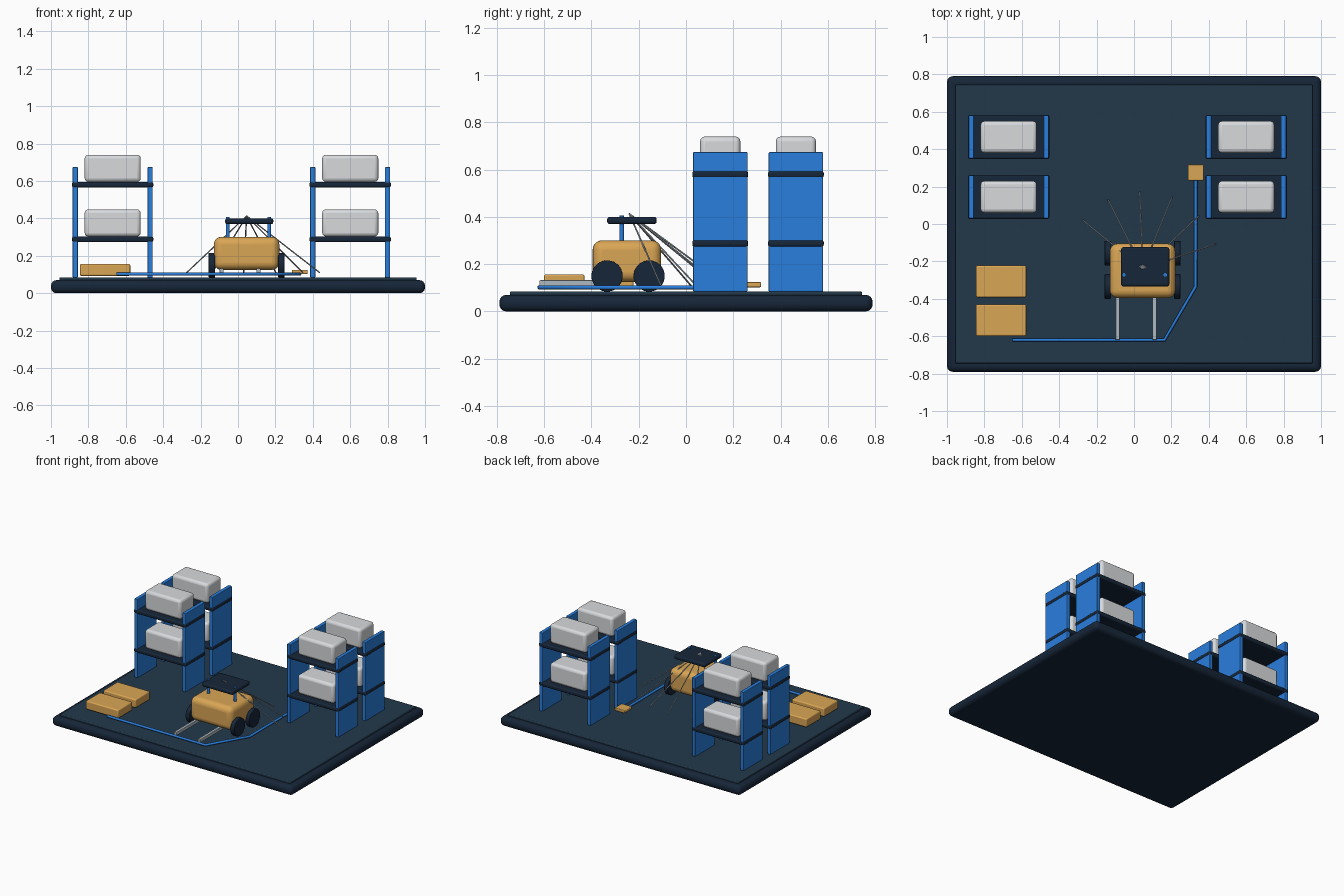
import bpy
from math import radians, pi, cos, sin
from mathutils import Vector

if "Cube" in bpy.data.objects:
    bpy.data.objects.remove(bpy.data.objects["Cube"])


def mat(name, rgb):
    m = bpy.data.materials.new(name)
    m.diffuse_color = (*rgb, 1)
    m.use_nodes = True
    m.node_tree.nodes["Principled BSDF"].inputs["Base Color"].default_value = m.diffuse_color
    return m


NAVY = mat("navy", (0.008, 0.019, 0.040))
FLOOR = mat("floor_slate", (0.016, 0.040, 0.068))
BLUE = mat("blue", (0.023, 0.21, 0.73))
ORANGE = mat("orange", (0.70, 0.38, 0.09))
PALE = mat("pale_grey", (0.68, 0.70, 0.72))
STEEL = mat("steel", (0.42, 0.48, 0.53))


def finish(o, name, material, bevel=0, segments=3):
    o.name = name
    o.data.materials.append(material)
    if bevel:
        b = o.modifiers.new("bevel", 'BEVEL')
        b.width, b.segments = bevel, segments
        b.limit_method, b.angle_limit = 'ANGLE', radians(40)
    bpy.ops.object.shade_smooth_by_angle(angle=radians(35))
    return o


def box(name, center, size, material, bevel=0.004, segments=3):
    bpy.ops.mesh.primitive_cube_add(size=1, location=center)
    o = bpy.context.object
    o.scale = size
    bpy.ops.object.transform_apply(location=False, rotation=False, scale=True)
    return finish(o, name, material, bevel, segments)


def rod(name, a, b, r, material, sides=16, bevel=0):
    a, b = Vector(a), Vector(b)
    d = b - a
    bpy.ops.mesh.primitive_cylinder_add(vertices=sides, radius=r, depth=d.length,
                                        location=(a + b) / 2)
    o = bpy.context.object
    o.rotation_euler = d.to_track_quat('Z', 'Y').to_euler()
    return finish(o, name, material, bevel)


# Base slab and raised floor
box("base", (0, 0, 0.035), (2, 1.58, 0.07), NAVY, 0.03, 4)
box("floor", (0, 0, 0.07), (1.91, 1.49, 0.03), FLOOR, 0.006)

# Four storage racks with two shelves and two crates each
for rx in (-0.67, 0.60):
    for ry in (0.145, 0.465):
        for s in (-1, 1):
            box("rack_side_panel", (rx + s * 0.2, ry, 0.379), (0.028, 0.23, 0.59), BLUE)
        for sz in (0.288, 0.58):
            box("rack_shelf", (rx, ry, sz), (0.435, 0.236, 0.03), NAVY, 0.01)
            box("crate", (rx, ry, sz + 0.0875), (0.30, 0.17, 0.145), PALE, 0.02)

# Flat parcels on the floor
for py in (-0.307, -0.515):
    box("flat_parcel", (-0.711, py, 0.125), (0.27, 0.17, 0.064), ORANGE, 0.008)

# Floor guide line and its end pad
c = bpy.data.curves.new("guide_line", 'CURVE')
c.dimensions = '3D'
c.bevel_depth, c.bevel_resolution, c.use_fill_caps = 0.009, 3, True
path = [(-0.65, -0.62), (0.163, -0.62), (0.33, -0.334), (0.33, 0.25)]
sp = c.splines.new('POLY')
sp.points.add(len(path) - 1)
for p, (x, y) in zip(sp.points, path):
    p.co = (x, y, 0.102, 1)
c.materials.append(BLUE)
bpy.context.collection.objects.link(bpy.data.objects.new("guide_line", c))
box("end_pad", (0.33, 0.275, 0.113), (0.085, 0.085, 0.022), ORANGE, 0.005)

# Robot body, wheels and forks
CX = 0.046
box("robot_body", (CX, -0.25, 0.213), (0.35, 0.29, 0.176), ORANGE, 0.04, 5)
for s in (-1, 1):
    for wy in (-0.334, -0.156):
        x = CX + s * 0.186
        rod("wheel", (x - 0.017, wy, 0.15), (x + 0.017, wy, 0.15), 0.066, NAVY, 40, 0.004)
for fx in (-0.088, 0.11):
    box("fork", (fx, -0.47, 0.119), (0.022, 0.30, 0.026), STEEL)

# Sensor deck on two posts
for px in (-0.055, 0.167):
    rod("deck_post", (px, -0.272, 0.27), (px, -0.272, 0.407), 0.01, BLUE)
box("sensor_deck", (0.06, -0.229, 0.385), (0.258, 0.21, 0.031), NAVY, 0.012)

# Fan of scanner beams
for i in range(6):
    t = radians(18.9 + 24.4 * i)
    rod("scan_beam", (0.046, -0.24, 0.413),
        (0.046 + 0.413 * cos(t), -0.24 + 0.413 * sin(t), 0.11), 0.0035, STEEL, 8)
